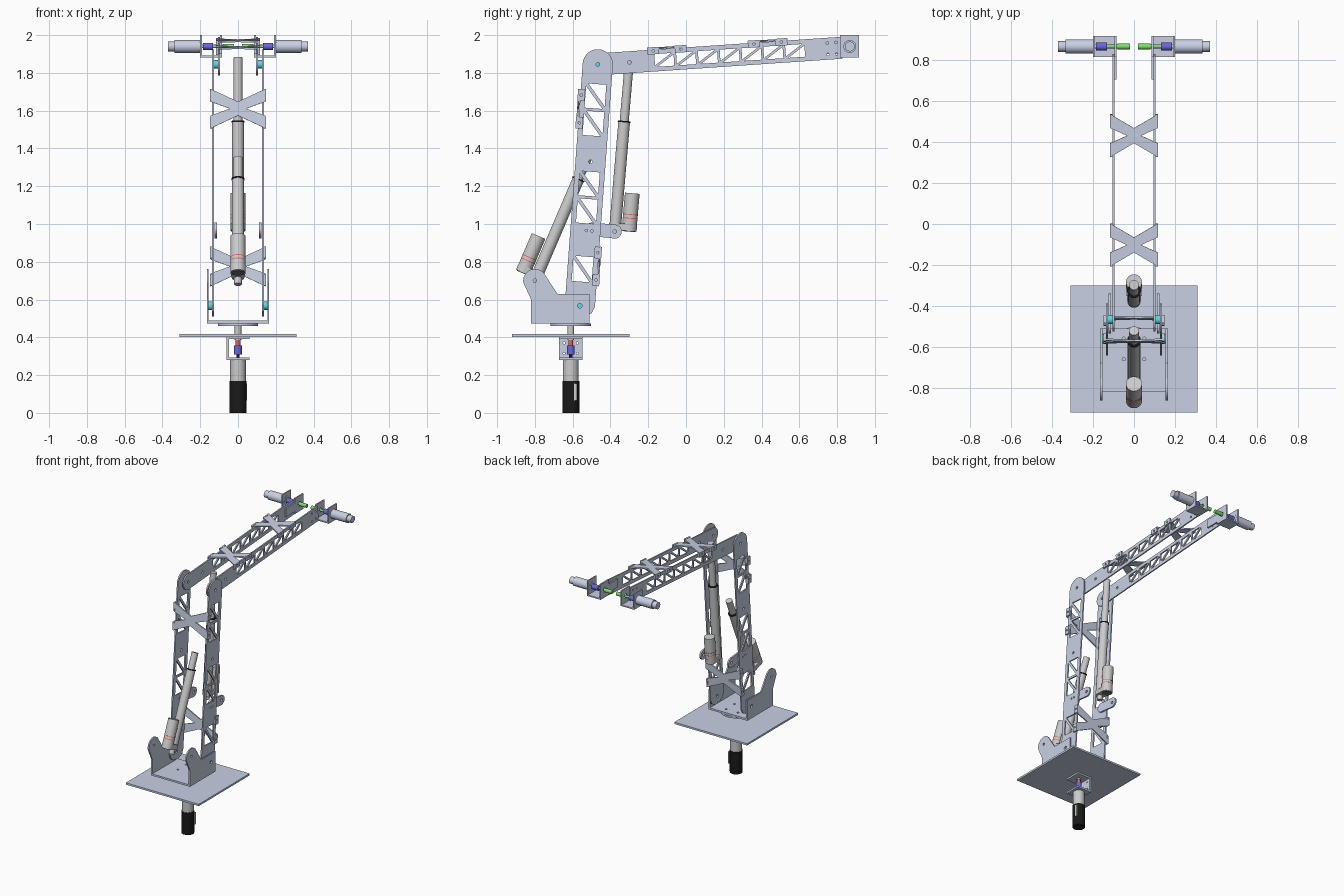
import bpy, bmesh
from math import sin, cos, pi, atan2
from mathutils import Vector as V, Matrix

if "Cube" in bpy.data.objects:
    bpy.data.objects.remove(bpy.data.objects["Cube"])

X, Y, Z = V((1, 0, 0)), V((0, 1, 0)), V((0, 0, 1))
mats = {}
COL = dict(steel=(.58, .63, .77), light=(.72, .72, .72), dark=(.16, .16, .16), black=(.01, .01, .01),
           blue=(.15, .13, .75), green=(.2, .75, .15), red=(.8, .12, .1), cyan=(.1, .7, .75))


def paint(me, col):
    if col not in mats:
        mats[col] = bpy.data.materials.new(col)
        mats[col].diffuse_color = (*COL[col], 1)
    me.materials.append(mats[col])


def add(name, me, col):
    ob = bpy.data.objects.new(name, me)
    bpy.context.collection.objects.link(ob)
    paint(me, col)
    return ob


def arc(c, r, a0, a1, n=16):
    return [(c[0] + r * cos(a0 + (a1 - a0) * i / n), c[1] + r * sin(a0 + (a1 - a0) * i / n)) for i in range(n + 1)]


def circle(c, r, n=16):
    return arc(c, r, 0, 2 * pi, n)[:-1]


def capsule(p, q, rp, rq):
    a = atan2(q[1] - p[1], q[0] - p[0])
    return arc(q, rq, a - pi / 2, a + pi / 2) + arc(p, rp, a + pi / 2, a + 3 * pi / 2)


def rect(x0, y0, x1, y1):
    return [(x0, y0), (x1, y0), (x1, y1), (x0, y1)]


def plate(name, loops, t, o, e1=Y, e2=Z, col='steel'):
    """Sheet with holes: loops drawn in the e1/e2 plane around o, thickness t."""
    cu = bpy.data.curves.new(name, 'CURVE')
    cu.dimensions, cu.fill_mode, cu.extrude = '2D', 'BOTH', t / 2
    for pts in loops:
        s = cu.splines.new('POLY')
        s.points.add(len(pts) - 1)
        for p, c in zip(s.points, pts):
            p.co = (c[0], c[1], 0, 1)
        s.use_cyclic_u = True
    tmp = bpy.data.objects.new(name + '_tmp', cu)
    bpy.context.collection.objects.link(tmp)
    dg = bpy.context.evaluated_depsgraph_get()
    me = bpy.data.meshes.new_from_object(tmp.evaluated_get(dg))
    bpy.data.objects.remove(tmp)
    m = Matrix((e1, e2, e1.cross(e2))).transposed().to_4x4()
    me.transform(Matrix.Translation(o) @ m)
    me.shade_flat()
    me.materials.clear()
    return add(name, me, col)


def cyl(name, p, q, r, col='light', n=32):
    p, q = V(p), V(q)
    bm = bmesh.new()
    m = Matrix.Translation((p + q) / 2) @ (q - p).to_track_quat('Z', 'Y').to_matrix().to_4x4()
    bmesh.ops.create_cone(bm, cap_ends=True, segments=n, radius1=r, radius2=r, depth=(q - p).length, matrix=m)
    for f in bm.faces:
        f.smooth = len(f.verts) == 4
    me = bpy.data.meshes.new(name)
    bm.to_mesh(me)
    bm.free()
    return add(name, me, col)


def box(name, lo, hi, col='steel'):
    lo, hi = V(lo), V(hi)
    return plate(name, [rect(lo.x, lo.y, hi.x, hi.y)], hi.z - lo.z, Z * (lo.z + hi.z) / 2, X, Y, col)


def truss(u0, u1, n, h, bar=.016, g=.028):
    """Pairs of triangular windows, n cells along the arm."""
    out, w = [], (u1 - u0) / n
    for i in range(n):
        a, b = u0 + i * w + bar / 2, u0 + (i + 1) * w - bar / 2
        k = g * 2 * h / (b - a) * .5
        out += [[(a + g / 2, -h), (b, -h), (b, h - k)], [(a, -h + k), (a, h), (b - g / 2, h)]]
    return out


def brace(name, o, U, W, u, v, hw, arm_x, side):
    """X-shaped cross brace over an arm edge, with four mounting tabs."""
    a, b = .105, .037
    k = b * hw / (a - b / 1)
    pts = [(-hw, -a), (0, -b), (hw, -a), (hw, -b), (k * .55, 0), (hw, b), (hw, a), (0, b), (-hw, a), (-hw, b),
           (-k * .55, 0), (-hw, -b)]
    plate(name, [pts], .01, o + U * u + W * v, X, U)
    for s in (-1, 1):
        for d in (-1, 1):
            c = o + U * (u + d * .073) + W * (v - side * .012)
            plate(name + '_tab', [rect(-.031, -.019, .031, .019), circle((0, 0), .007, 10)], .012,
                  c + X * s * arm_x, U, W)


# base plate, drive motor and coupling
C = V((0, -.61, 0))
box('base_plate', (-.31, -.92, .403), (.31, -.30, .417))
cyl('drive_motor_cover', C, C + Z * .17, .045, 'black')
box('drive_motor_label', (.04, -.593, .065), (.0465, -.578, .155), 'light')
cyl('drive_gearbox', C + Z * .17, C + Z * .28, .042)
box('motor_bracket_bottom', (-.06, -.672, .28), (.06, -.548, .293))
box('motor_bracket_top', (-.06, -.672, .391), (.06, -.548, .403))
plate('motor_bracket_wall', [rect(-.062, .293, .062, .391)] +
      [circle((y, z), .006, 8) for y in (-.035, .035) for z in (.315, .37)], .012, V((-.054, -.61, 0)))
cyl('drive_shaft', C + Z * .28, C + Z * .40, .009, 'black')
cyl('drive_coupling', C + Z * .308, C + Z * .358, .021, 'blue')
cyl('coupling_insert', C + Z * .358, C + Z * .385, .013, 'red')
cyl('turret_shaft', C + Z * .385, C + Z * .462, .018)
cyl('turret_flange', C + Z * .46, C + Z * .474, .107, 'steel', 48)

# turret bracket
plate('turret_floor', [rect(-.165, -.82, .165, -.51)] + [circle((x, y), .008, 10) for x in (-.05, .05) for y in (-.66, -.56)],
      .014, Z * .481, X, Y)
ear = [(-.82, .474), (-.51, .474), (-.51, .63), (-.68, .63)] + arc((-.80, .70), .062, .5, pi + .2) + [(-.82, .60)]
for s in (-1, 1):
    plate('turret_side', [ear, circle((-.80, .70), .009), circle((-.562, .567), .012)], .01, X * s * .16)

# lower arm: u runs up the arm, v towards the front
P, E = V((0, -.562, .567)), V((0, -.467, 1.845))
U = (E - P).normalized()
W = X.cross(U)
L = (E - P).length
low = arc((L, 0), .08, -pi / 2, pi / 2, 24) + [(0, .08), (-.035, .065), (-.055, .03), (-.055, -.03), (-.035, -.065), (0, -.08)]
holes = [circle((u, 0), .01) for u in (0, .765, L)] + [circle((.40, d), .007, 10) for d in (-.035, -.005)]
holes += truss(.895, 1.185, 2, .053) + truss(.43, .72, 2, .053) + truss(.12, .27, 1, .053)
for s in (-1, 1):
    plate('lower_arm_side', [low] + holes, .01, P + X * s * .132)
    bpy.data.objects.remove(bpy.context.collection.objects[-1])
    plate('lower_arm_side', [low] + holes, .01, P + X * s * .132, U, W)
    # small lug plate carrying the lift actuator
    plate('actuator_lug', [capsule((-.50, .972), (-.377, .96), .035, .037), circle((-.377, .96), .01)],
          .012, X * s * .118)
    cyl('elbow_bushing', E + X * s * .105, E + X * s * .127, .022, 'cyan')
    cyl('shoulder_bushing', P + X * s * .137, P + X * s * .155, .022, 'cyan')
brace('lower_arm_front_brace', P, U, W, 1.04, .087, .145, .142, 1)
brace('lower_arm_back_brace', P, U, W, .215, -.087, .145, .142, -1)

# upper arm: u runs outwards, v up
T = V((0, .825, 1.933))
UU = (T - E).normalized()
WW = X.cross(UU)
M = (T - E).length
up = [(M, -.058), (M, .058)] + arc((0, 0), .058, pi / 2, 3 * pi / 2)
holes = [circle((0, 0), .01), circle((.168, 0), .01)] + truss(.295, 1.105, 7, .034, .014, .024)
holes += [circle((M - a, b), .007, 10) for a in (.03, .075) for b in (-.03, .03)]
for s in (-1, 1):
    plate('upper_arm_side', [up] + holes, .01, E + X * s * .1, UU, WW)
brace('upper_arm_inner_brace', E, UU, WW, .37, .064, .116, .111, 1)
brace('upper_arm_outer_brace', E, UU, WW, .905, .064, .116, .111, 1)


# linear actuators
def actuator(tag, a, b, tube0, tube1, side, m0, m1):
    a, b = V(a), V(b)
    d = (b - a).normalized()
    n = X.cross(d) * side
    cyl(tag + '_eye', a - d * .022, a + d * .04, .02)
    plate(tag + '_gear_housing', [capsule((0, 0), (0, .075), .033, .04)], .036, a + d * (m0 - .012), X * side, n, 'light')
    cyl(tag + '_tube', a + d * tube0, a + d * tube1, .031)
    cyl(tag + '_seal', a + d * tube1, a + d * (tube1 + .008), .034, 'black')
    cyl(tag + '_rod', a + d * tube1, b + d * .022, .024)
    c = a + n * .075
    cyl(tag + '_motor', c + d * m0, c + d * m1, .039)
    for k in (.035, .055):
        cyl(tag + '_motor_band', c + d * (m0 + k), c + d * (m0 + k + .004), .0396, 'red')
    cyl(tag + '_motor_base', c + d * (m0 - .034), c + d * (m0 - .028), .034, 'dark')


actuator('shoulder_actuator', (0, -.80, .70), (0, -.53, 1.33), .03, .58, 1, .045, .225)
actuator('elbow_actuator', (0, -.377, .96), (0, -.30, 1.86), .045, .58, -1, .04, .21)

# wrist drives at the arm tip, one on each side
for s in (-1, 1):
    def at(x):
        return V((s * x, .867, 1.94))
    plate('wrist_inner_wall', [[(.705, 1.90), (.815, 1.90), (.815, 1.882), (.917, 1.882), (.917, 2), (.815, 2), (.815, 1.965),
          (.705, 1.965)], circle((.867, 1.94), .016)], .01, X * s * .09)
    plate('wrist_outer_wall', [rect(.815, 1.882, .917, 2), circle((.867, 1.94), .02)], .01, X * s * .196)
    box('wrist_floor', (min(s * .085, s * .201), .815, 1.882), (max(s * .085, s * .201), .917, 1.892))
    cyl('wrist_gearbox', at(.19), at(.335), .034, 'steel')
    cyl('wrist_motor', at(.335), at(.37), .026, 'steel')
    cyl('wrist_motor_shaft', at(.13), at(.2), .009)
    cyl('wrist_coupling', at(.132), at(.186), .019, 'blue')
    cyl('wrist_axle', at(.08), at(.132), .009, 'green')
    cyl('wrist_output', at(.02), at(.08), .014, 'green')

for m in bpy.data.materials:
    if m.users and not m.is_grease_pencil:
        m.use_nodes = True
        m.node_tree.nodes["Principled BSDF"].inputs["Base Color"].default_value = m.diffuse_color
